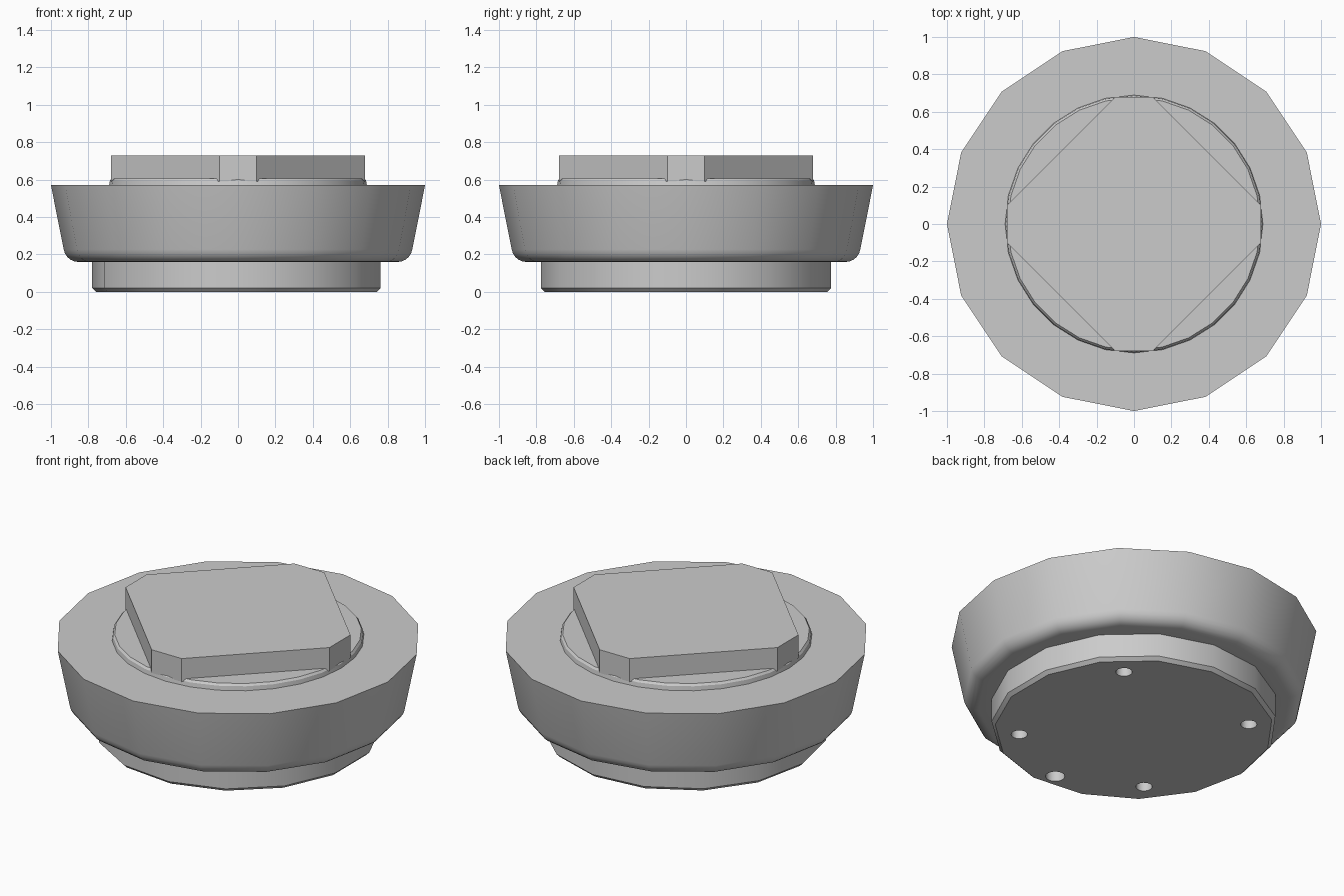
import bpy, bmesh, math

if "Cube" in bpy.data.objects:
    bpy.data.objects.remove(bpy.data.objects["Cube"])


def finish(name, bm):
    bmesh.ops.recalc_face_normals(bm, faces=bm.faces)
    mesh = bpy.data.meshes.new(name)
    bm.to_mesh(mesh)
    bm.free()
    obj = bpy.data.objects.new(name, mesh)
    bpy.context.collection.objects.link(obj)
    return obj


def select(obj):
    bpy.ops.object.select_all(action='DESELECT')
    obj.select_set(True)
    bpy.context.view_layer.objects.active = obj


def smooth(obj):
    select(obj)
    bpy.ops.object.shade_smooth_by_angle(angle=math.radians(30))


def add_lathe(bm, profile, sides, start=0.0, center=(0, 0), caps=True):
    """Stack rings of (radius, z) points, bottom to top."""
    rings = []
    for r, z in profile:
        angles = [start + math.tau * i / sides for i in range(sides)]
        rings.append([bm.verts.new((center[0] + r * math.cos(a),
                                    center[1] + r * math.sin(a), z)) for a in angles])
    for lo, hi in zip(rings, rings[1:]):
        for i in range(sides):
            j = (i + 1) % sides
            bm.faces.new((lo[i], lo[j], hi[j], hi[i]))
    if caps:
        bm.faces.new(rings[0][::-1])
        bm.faces.new(rings[-1])


# Flared main body: flat underside, rounded lower edge, flat top rim
body_profile = [(0.75, 0.16)]
for k in range(6):
    a = math.radians(-90 + 16 * k)
    body_profile.append((0.855 + 0.078 * math.cos(a), 0.24 + 0.08 * math.sin(a)))
body_profile += [(1.0, 0.57), (0.66, 0.57)]
bm = bmesh.new()
add_lathe(bm, body_profile, 16, caps=False)
smooth(finish("body", bm))

# Base disc with a small chamfer
bm = bmesh.new()
add_lathe(bm, [(0.76, 0), (0.78, 0.02), (0.78, 0.165)], 15, math.pi)
base = finish("base", bm)

# Screw holes: four on the diagonals and one larger at the front
bm = bmesh.new()
for sx in (-1, 1):
    for sy in (-1, 1):
        add_lathe(bm, [(0.045, -0.1), (0.045, 0.14)], 16, center=(0.445 * sx, 0.445 * sy))
add_lathe(bm, [(0.053, -0.1), (0.053, 0.14)], 16, center=(0, -0.67))
cutter = finish("hole_cutter", bm)
cutter.hide_render = True
mod = base.modifiers.new("holes", 'BOOLEAN')
mod.operation = 'DIFFERENCE'
mod.solver = 'EXACT'
mod.object = cutter
select(base)
bpy.ops.object.modifier_apply(modifier=mod.name)
bpy.data.objects.remove(cutter)
smooth(base)

# Low collar with a bevelled top edge
bm = bmesh.new()
add_lathe(bm, [(0.69, 0.565), (0.685, 0.595), (0.675, 0.607)], 28, math.pi / 2)
smooth(finish("collar", bm))

# Square key block turned 45 degrees with clipped corners
bm = bmesh.new()
outline = []
for q in range(4):
    c, s = round(math.cos(q * math.pi / 2)), round(math.sin(q * math.pi / 2))
    for x, y in ((0.68, -0.10), (0.68, 0.10)):
        outline.append(bm.verts.new((x * c - y * s, x * s + y * c, 0.59)))
face = bm.faces.new(outline)
ext = bmesh.ops.extrude_face_region(bm, geom=[face])
for v in ext["geom"]:
    if isinstance(v, bmesh.types.BMVert):
        v.co.z = 0.73
finish("key_block", bm)
